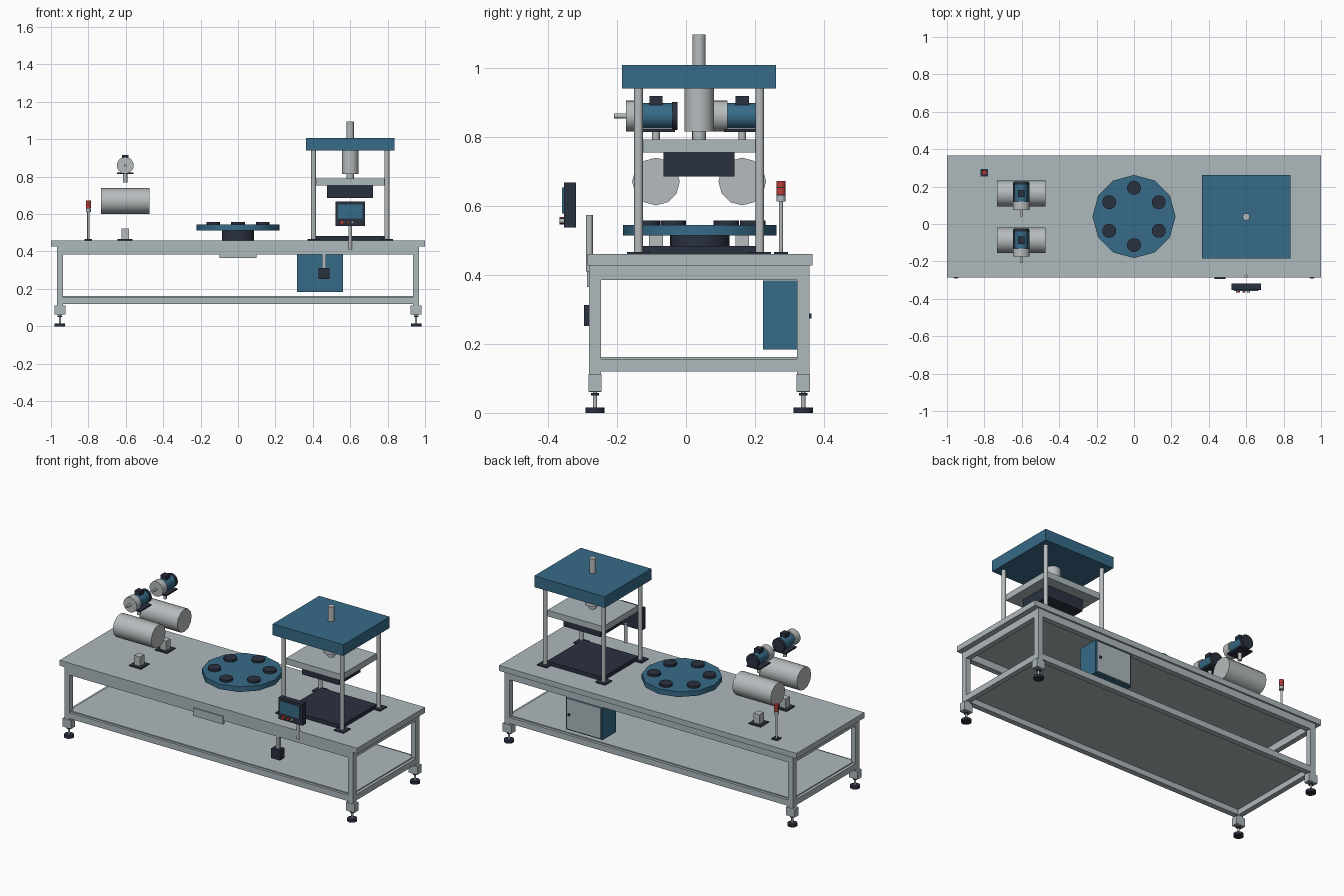
import bpy, bmesh, math
from mathutils import Matrix, Vector

if "Cube" in bpy.data.objects:
    bpy.data.objects.remove(bpy.data.objects["Cube"])


def material(name, rgb):
    m = bpy.data.materials.new(name)
    m.diffuse_color = (*rgb, 1)
    m.use_nodes = True
    m.node_tree.nodes["Principled BSDF"].inputs["Base Color"].default_value = m.diffuse_color
    return m


GREY = material("painted grey", (0.42, 0.48, 0.505))
STEEL = material("steel", (0.47, 0.50, 0.51))
BLUE = material("machine blue", (0.038, 0.147, 0.246))
DARK = material("dark slate", (0.023, 0.030, 0.051))
RED = material("signal red", (0.50, 0.045, 0.040))


def finish(name, bm, mat, smooth=False):
    me = bpy.data.meshes.new(name)
    bm.to_mesh(me)
    bm.free()
    me.materials.append(mat)
    ob = bpy.data.objects.new(name, me)
    bpy.context.collection.objects.link(ob)
    if smooth:
        bpy.ops.object.select_all(action='DESELECT')
        ob.select_set(True)
        bpy.context.view_layer.objects.active = ob
        bpy.ops.object.shade_smooth_by_angle(angle=math.radians(40))
    return ob


def box(name, mat, x, y, z):
    """Box from (min, max) pairs on each axis."""
    bm = bmesh.new()
    size = [b - a for a, b in (x, y, z)]
    mid = [(a + b) / 2 for a, b in (x, y, z)]
    bmesh.ops.create_cube(bm, size=1, matrix=Matrix.Translation(mid) @ Matrix.Diagonal((*size, 1)))
    return finish(name, bm, mat)


def cbox(name, mat, cx, cy, hx, hy, z):
    return box(name, mat, (cx - hx, cx + hx), (cy - hy, cy + hy), z)


def rod(name, mat, a, b, r, sides=16):
    """Cylinder between two points."""
    a, b = Vector(a), Vector(b)
    axis = b - a
    rot = Matrix.Identity(4)
    if abs(axis.x) > 1e-6:
        rot = Matrix.Rotation(math.pi / 2, 4, 'Y')
    elif abs(axis.y) > 1e-6:
        rot = Matrix.Rotation(math.pi / 2, 4, 'X')
    bm = bmesh.new()
    bmesh.ops.create_cone(bm, cap_ends=True, segments=sides, radius1=r, radius2=r,
                          depth=axis.length, matrix=Matrix.Translation((a + b) / 2) @ rot)
    return finish(name, bm, mat, True)


def post(name, mat, x, y, z0, z1, r, sides=16):
    return rod(name, mat, (x, y, z0), (x, y, z1), r, sides)


# Table top and lower shelf
box("table_top", GREY, (-1, 1), (-0.285, 0.367), (0.427, 0.46))
box("lower_shelf", GREY, (-0.95, 0.95), (-0.265, 0.34), (0.153, 0.162))

# Frame legs with levelling feet
LEG_Y = (-0.2635, 0.3395)
for sx in (-1, 1):
    for y in LEG_Y:
        x = sx * 0.952
        cbox("leg", GREY, x, y, 0.0165, 0.0175, (0.06, 0.427))
        cbox("foot_socket", GREY, x, y, 0.029, 0.0195, (0.062, 0.112))
        post("foot_stem", STEEL, x, y, 0.015, 0.062, 0.006)
        post("foot_nut", DARK, x, y, 0.05, 0.057, 0.012)
        post("foot_pad", DARK, x, y, 0, 0.016, 0.028)

# Rails joining the legs
for z in ((0.385, 0.427), (0.12, 0.156)):
    for y in LEG_Y:
        box("long_rail", GREY, (-0.936, 0.936), (y - 0.0165, y + 0.0165), z)
    for x in (-0.952, 0.952):
        box("end_rail", GREY, (x - 0.0155, x + 0.0155), (-0.246, 0.322), z)

# Electrical cabinet under the back edge
box("cabinet", BLUE, (0.315, 0.562), (0.223, 0.35), (0.183, 0.383))
box("cabinet_door", GREY, (0.323, 0.554), (0.35, 0.357), (0.19, 0.376))
box("door_handle", DARK, (0.53, 0.541), (0.357, 0.363), (0.274, 0.288))

# Front plate and hanging control box
box("front_plate", GREY, (-0.1, 0.1), (-0.287, -0.27), (0.364, 0.412))
box("control_box", DARK, (0.43, 0.488), (-0.295, -0.25), (0.252, 0.312))
box("control_box_arm", GREY, (0.45, 0.47), (-0.28, -0.26), (0.312, 0.395))

# Operator screen on its post
post("screen_post", STEEL, 0.6, -0.28, 0.41, 0.573, 0.01)
box("screen_housing", DARK, (0.52, 0.68), (-0.354, -0.319), (0.537, 0.667))
box("screen_display", BLUE, (0.535, 0.665), (-0.359, -0.354), (0.577, 0.652))
for x, mat, r in ((0.556, RED, 0.011), (0.587, RED, 0.008), (0.612, GREY, 0.007)):
    rod("screen_button", mat, (x, -0.354, 0.556), (x, -0.367, 0.556), r, 12)

# Rotary table with six pads
TY = 0.04
post("turntable_hub", DARK, 0, TY, 0.46, 0.513, 0.086, 24)
post("turntable_disc", BLUE, 0, TY, 0.513, 0.544, 0.222, 12)
for i in range(6):
    a = math.radians(90 + 60 * i)
    post("turntable_pad", DARK, 0.153 * math.cos(a), TY + 0.153 * math.sin(a), 0.544, 0.557, 0.037, 24)

# Press: base, four guide posts, crown, moving plate, die and ram
PX, PY = 0.6, 0.038
cbox("press_base", DARK, PX, PY, 0.187, 0.17, (0.46, 0.483))
for sx in (-1, 1):
    for sy in (-1, 1):
        x, y = PX + sx * 0.196, PY + sy * 0.1755
        cbox("post_foot", DARK, x, y, 0.033, 0.033, (0.46, 0.466))
        post("guide_post", STEEL, x, y, 0.46, 0.94, 0.0128)
cbox("press_crown", BLUE, PX, PY, 0.237, 0.223, (0.939, 1.007))
cbox("moving_plate", GREY, PX, PY, 0.187, 0.168, (0.754, 0.791))
cbox("press_die", DARK, PX, PY, 0.123, 0.103, (0.685, 0.754))
post("ram_cylinder", STEEL, PX, PY, 0.815, 0.939, 0.043, 24)
post("ram_rod", STEEL, PX, PY, 0.791, 0.815, 0.02)
post("ram_tail", STEEL, PX, PY, 1.007, 1.096, 0.019)

# Two rollers, each with a pedestal below and a motor above
MX, MZ = -0.603, 0.86
for y in (-0.087, 0.163):
    cbox("pedestal_plate", DARK, MX, y, 0.04, 0.04, (0.46, 0.466))
    cbox("pedestal", STEEL, MX, y, 0.02, 0.02, (0.466, 0.523))
    rod("roller", STEEL, (MX - 0.129, y, 0.67), (MX + 0.129, y, 0.67), 0.069, 12)
    post("motor_stem", STEEL, MX, y, 0.77, 0.815, 0.011)
    box("motor_base", DARK, (MX - 0.043, MX + 0.043), (y - 0.053, y + 0.055), (0.813, 0.822))
    for name, mat, y0, y1, r in (("motor_shaft", STEEL, -0.122, -0.086, 0.007),
                                 ("motor_flange", STEEL, -0.087, -0.043, 0.045),
                                 ("motor_body", BLUE, -0.043, 0.047, 0.037),
                                 ("motor_end_cap", DARK, 0.047, 0.063, 0.041)):
        rod(name, mat, (MX, y + y0, MZ), (MX, y + y1, MZ), r, 20)
    cbox("motor_terminal_box", DARK, MX, y, 0.018, 0.019, (0.885, 0.917))

# Signal tower
LX, LY = -0.8, 0.275
cbox("tower_base", DARK, LX, LY, 0.02, 0.02, (0.46, 0.466))
post("tower_pole", STEEL, LX, LY, 0.466, 0.612, 0.006)
for z, mat in ((0.612, GREY), (0.633, RED), (0.654, RED)):
    post("tower_lamp", mat, LX, LY, z, z + 0.018, 0.0135)
for z in (0.630, 0.651):
    post("tower_ring", DARK, LX, LY, z, z + 0.003, 0.0125)
